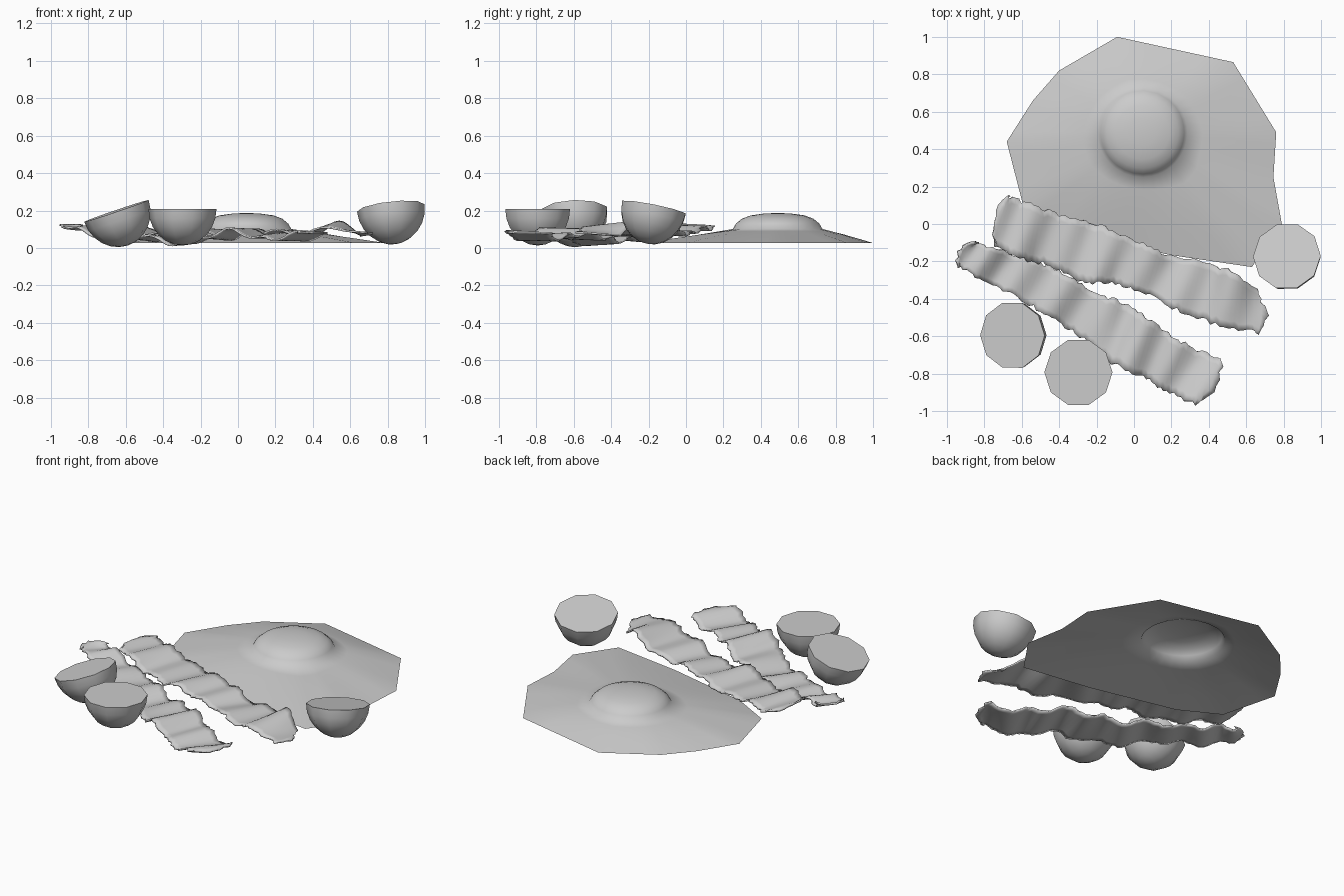
import bpy, bmesh, math, random
from mathutils import Matrix, Vector

if "Cube" in bpy.data.objects:
    bpy.data.objects.remove(bpy.data.objects["Cube"])

random.seed(4)


def finish(name, bm, angle=50):
    bmesh.ops.recalc_face_normals(bm, faces=bm.faces)
    me = bpy.data.meshes.new(name)
    bm.to_mesh(me)
    bm.free()
    ob = bpy.data.objects.new(name, me)
    bpy.context.collection.objects.link(ob)
    bpy.ops.object.select_all(action='DESELECT')
    ob.select_set(True)
    bpy.context.view_layer.objects.active = ob
    bpy.ops.object.shade_smooth_by_angle(angle=math.radians(angle))
    return ob


def bridge(bm, a, b, closed):
    n = len(a)
    for i in range(n if closed else n - 1):
        j = (i + 1) % n
        bm.faces.new((a[i], a[j], b[j], b[i]))


def sample(pts, t):
    """Point at fraction t of an evenly weighted polyline."""
    f = t * (len(pts) - 1)
    i = min(int(f), len(pts) - 2)
    return Vector(pts[i]).lerp(Vector(pts[i + 1]), f - i)


def smooth_value(vals, t):
    f = t * (len(vals) - 1)
    i = min(int(f), len(vals) - 2)
    u = f - i
    u = u * u * (3 - 2 * u)
    return vals[i] * (1 - u) + vals[i + 1] * u


# Fried egg: angular white rising into a rounded yolk, one open sheet
def fried_egg():
    outline = [(0.63, -0.23), (0.79, 0.0), (0.745, 0.25), (0.76, 0.49), (0.53, 0.865),
               (-0.09, 1.0), (-0.40, 0.82), (-0.54, 0.66), (-0.68, 0.44), (-0.59, 0.09),
               (-0.35, -0.04), (0.19, -0.165)]
    c, radius, sub = Vector((0.045, 0.49)), 0.24, 4
    rim = []
    for i, p in enumerate(outline):
        q = outline[(i + 1) % len(outline)]
        rim += [Vector(p).lerp(Vector(q), k / sub) for k in range(sub)]
    bm = bmesh.new()
    rings = []
    for t, z in ((0, 0.026), (0.3, 0.05), (0.6, 0.073), (0.85, 0.09)):
        ring = []
        for p in rim:
            q = c + (p - c).normalized() * radius * 1.05
            ring.append(bm.verts.new((*p.lerp(q, t), z)))
        rings.append(ring)
    for f, z in ((1.0, 0.101), (0.93, 0.13), (0.8, 0.156), (0.6, 0.174), (0.3, 0.184)):
        rings.append([bm.verts.new((*(c + (p - c).normalized() * radius * f), z)) for p in rim])
    for a, b in zip(rings, rings[1:]):
        bridge(bm, a, b, True)
    top = bm.verts.new((*c, 0.187))
    for i in range(len(rim)):
        bm.faces.new((rings[-1][i], rings[-1][(i + 1) % len(rim)], top))
    ob = finish("fried_egg", bm, 60)
    if sum(p.normal.z for p in ob.data.polygons) < 0:
        ob.data.flip_normals()


# Bacon rasher: ragged ribbon between two edges, rippled along its length
def bacon(name, upper, lower, heights, phase):
    bm = bmesh.new()
    n, m = 72, 8
    prev = None
    for i in range(n + 1):
        t = i / n
        a, b = sample(upper, t), sample(lower, t)
        across = (b - a).normalized()
        a += across * random.uniform(-0.012, 0.012)
        b += across * random.uniform(-0.012, 0.012)
        along = Vector((-across.y, across.x))
        end = max(0, 1 - t / 0.035) - max(0, 1 - (1 - t) / 0.035)
        row = []
        for k in range(m + 1):
            s = k / m
            p = a.lerp(b, s)
            # rounded, ragged ends
            p += along * end * (0.05 * (2 * s - 1) ** 2 + random.uniform(-0.012, 0.012))
            z = smooth_value(heights, t)
            z += 0.013 * math.sin(t * 44 + s * 1.5 + phase)
            z += 0.010 * math.sin(t * 19 + phase) * (2 * s - 1)
            row.append(bm.verts.new((p.x, p.y, max(z, 0.01))))
        if prev:
            bridge(bm, prev, row, False)
        prev = row
    ob = finish(name, bm)
    mod = ob.modifiers.new("thickness", 'SOLIDIFY')
    mod.thickness = 0.01
    mod.offset = 0


# Halved tomato: ten-sided bowl with a flat cut face
def tomato(name, loc, slope_x, slope_y):
    bm = bmesh.new()
    r, depth, sides = 0.182, 0.195, 10
    rings = []
    for k in range(6):
        a = math.radians(k * 15)
        rings.append([bm.verts.new((r * math.cos(a) * math.cos(2 * math.pi * i / sides),
                                    r * math.cos(a) * math.sin(2 * math.pi * i / sides),
                                    -depth * math.sin(a))) for i in range(sides)])
    for a, b in zip(rings, rings[1:]):
        bridge(bm, a, b, True)
    tip = bm.verts.new((0, 0, -depth))
    for i in range(sides):
        bm.faces.new((rings[-1][i], rings[-1][(i + 1) % sides], tip))
    bm.faces.new(rings[0])
    normal = Vector((-slope_x, -slope_y, 1)).normalized()
    rot = Vector((0, 0, 1)).rotation_difference(normal).to_matrix().to_4x4()
    bmesh.ops.transform(bm, matrix=Matrix.Translation(loc) @ rot, verts=bm.verts)
    finish(name, bm)


fried_egg()

bacon("bacon_back",
      [(-0.71, 0.16), (-0.57, 0.11), (-0.40, 0.05), (-0.22, 0.01), (-0.03, -0.07),
       (0.15, -0.15), (0.34, -0.20), (0.52, -0.25), (0.71, -0.38)],
      [(-0.79, -0.09), (-0.63, -0.18), (-0.45, -0.22), (-0.28, -0.31), (-0.10, -0.32),
       (0.08, -0.38), (0.27, -0.48), (0.48, -0.55), (0.71, -0.59)],
      [0.11, 0.115, 0.09, 0.075, 0.09, 0.085, 0.08, 0.075, 0.085, 0.12, 0.065], 0.5)

bacon("bacon_front",
      [(-0.88, -0.07), (-0.76, -0.13), (-0.58, -0.18), (-0.40, -0.25), (-0.22, -0.36),
       (-0.03, -0.43), (0.13, -0.55), (0.29, -0.65), (0.51, -0.74)],
      [(-0.98, -0.20), (-0.83, -0.29), (-0.66, -0.37), (-0.48, -0.48), (-0.31, -0.58),
       (-0.12, -0.74), (0.05, -0.82), (0.19, -0.90), (0.37, -0.985)],
      [0.12, 0.105, 0.075, 0.06, 0.05, 0.03, 0.06, 0.09, 0.06, 0.055, 0.075], 2.0)

for name, loc, sx, sy in (("tomato_half_front", (-0.297, -0.793, 0.208), 0, 0),
                          ("tomato_half_left", (-0.65, -0.595, 0.198), 0.34, 0.03),
                          ("tomato_half_right", (0.817, -0.172, 0.213), 0.11, -0.2)):
    tomato(name, loc, sx, sy)
